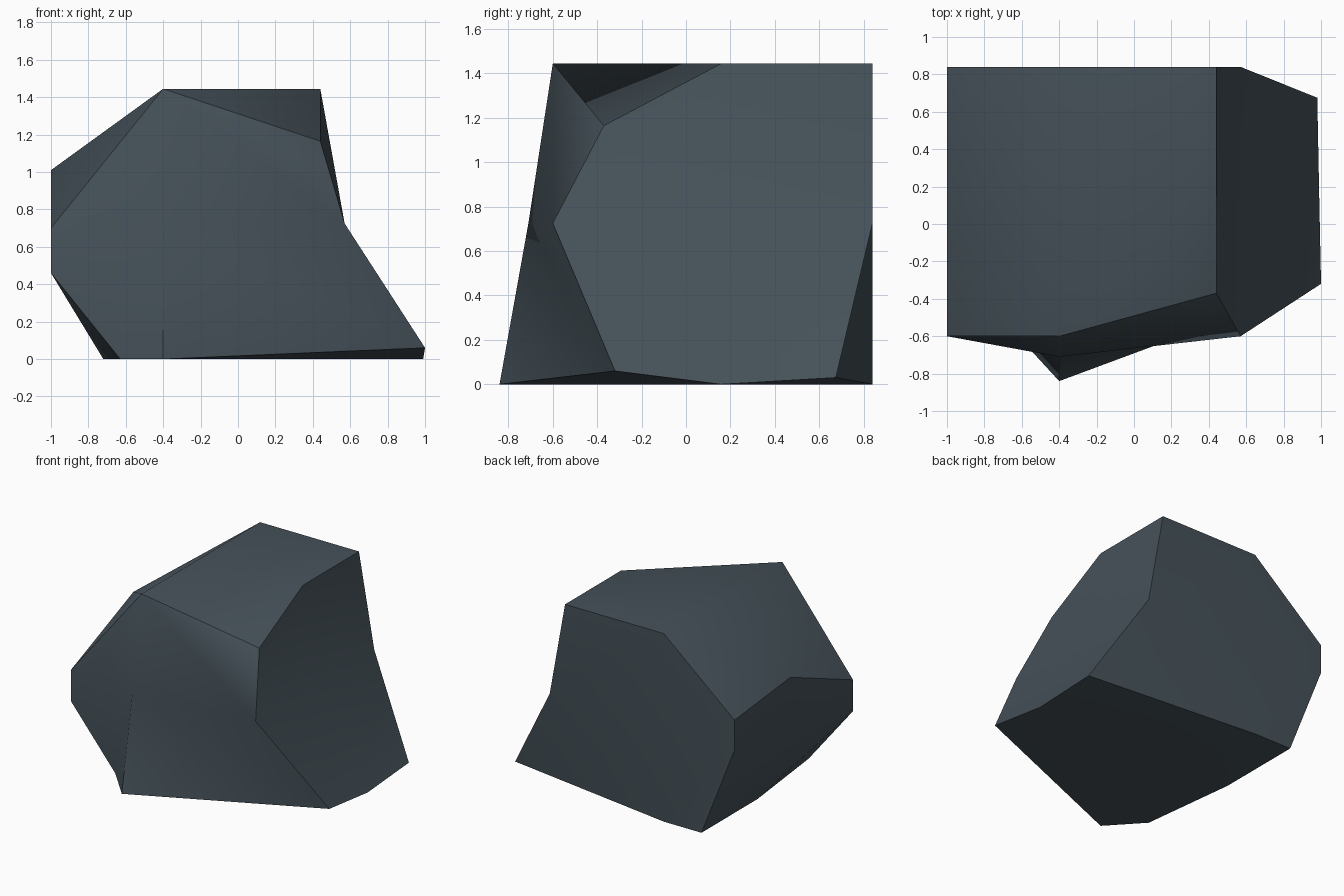
import bpy
import bmesh
import math

default_cube = bpy.data.objects.get("Cube")
if default_cube:
    bpy.data.objects.remove(default_cube, do_unlink=True)

# Slate colour
slate = bpy.data.materials.new("slate_grey")
slate.use_nodes = True
colour = (0.06, 0.083, 0.1, 1.0)
slate.diffuse_color = colour
shader = slate.node_tree.nodes["Principled BSDF"]
shader.inputs["Base Color"].default_value = colour
shader.inputs["Roughness"].default_value = 0.9

# Cross-sections of the boulder, counter-clockwise from the front -x corner
base_ring = [(-.63, -.59, 0), (-.4, -.84, 0), (1, -.32, .06), (.99, .16, 0),
             (.98, .675, .03), (-.4, .84, 0), (-.72, .84, 0), (-.72, .16, 0)]
waist_ring = [(-1, -.6, .46), (-.4, -.71, .725), (.57, -.6, .725), (.57, .16, .725),
              (.57, .84, .725), (-.4, .84, .725), (-1, .84, .71), (-1, .16, .5)]
crown_ring = [(-1, -.6, .7), (-.4, -.6, 1.445), (.44, -.37, 1.165), (.44, .16, 1.445),
              (.44, .84, 1.445), (-.4, .84, 1.445), (-1, .84, .94), (-1, .16, 1.01)]
FRONT_PANEL = 1


def bridge(bm, lower, upper):
    """Join two rings with a band of quads; the front panel folds the other way."""
    count = len(lower)
    for i in range(count):
        j = (i + 1) % count
        if i == FRONT_PANEL:
            bm.faces.new((lower[j], upper[j], upper[i]))
            bm.faces.new((lower[j], upper[i], lower[i]))
        else:
            bm.faces.new((lower[i], lower[j], upper[j], upper[i]))


def cap(bm, ring, centre):
    """Close a ring with four quads that meet in the middle."""
    middle = bm.verts.new(centre)
    count = len(ring)
    for i in range(1, count, 2):
        bm.faces.new((ring[i], ring[(i + 1) % count], ring[(i + 2) % count], middle))


# Boulder body
bm = bmesh.new()
base, waist, crown = ([bm.verts.new(p) for p in ring]
                      for ring in (base_ring, waist_ring, crown_ring))
bridge(bm, base, waist)
bridge(bm, waist, crown)
cap(bm, base, (-.4, .16, 0))
cap(bm, crown, (-.4, .16, 1.445))
bmesh.ops.recalc_face_normals(bm, faces=bm.faces)

mesh = bpy.data.meshes.new("boulder")
bm.to_mesh(mesh)
bm.free()
mesh.materials.append(slate)
boulder = bpy.data.objects.new("boulder", mesh)
bpy.context.collection.objects.link(boulder)

# Soft facets with crisp main ridges
bpy.ops.object.select_all(action="DESELECT")
boulder.select_set(True)
bpy.context.view_layer.objects.active = boulder
bpy.ops.object.shade_smooth_by_angle(angle=math.radians(40))

# Keep the crown itself soft
crown_centre = len(mesh.vertices) - 1
for edge in mesh.edges:
    if crown_centre in edge.vertices:
        edge.use_edge_sharp = False
